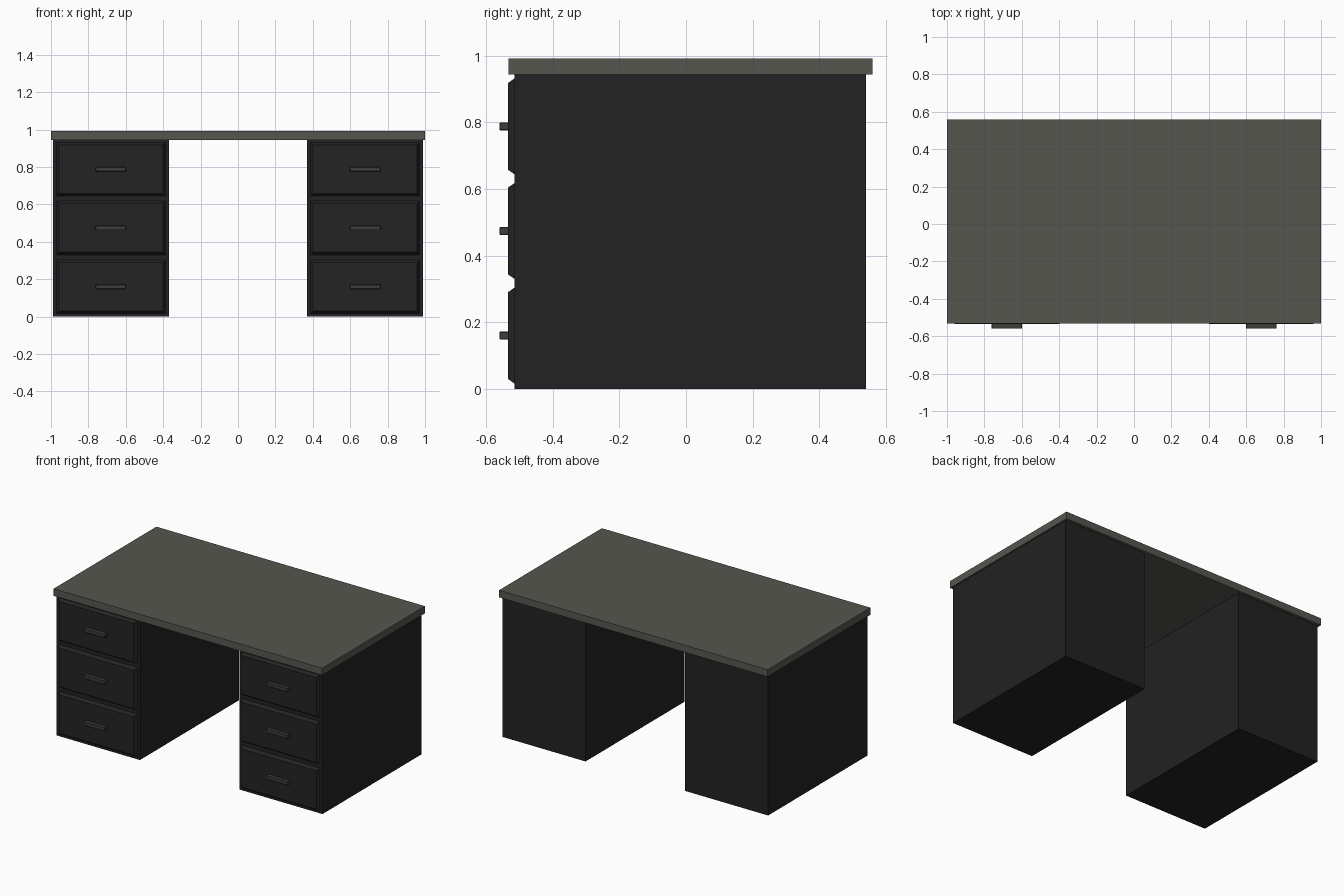
import bpy, bmesh

if "Cube" in bpy.data.objects:
    bpy.data.objects.remove(bpy.data.objects["Cube"])


def material(name, rgb):
    m = bpy.data.materials.new(name)
    m.diffuse_color = (*rgb, 1)
    m.use_nodes = True
    m.node_tree.nodes["Principled BSDF"].inputs["Base Color"].default_value = m.diffuse_color
    return m


TOP = material("grey green top", (0.093, 0.093, 0.080))
BODY = material("near black body", (0.016, 0.016, 0.016))
FRONT = material("black drawer", (0.017, 0.017, 0.018))
PULL = material("dark grey handle", (0.045, 0.045, 0.043))


def box(name, lo, hi, mat, taper=0.0, bevel=0.0):
    """Box between two corners; taper insets the front (-y) face."""
    bm = bmesh.new()
    bmesh.ops.create_cube(bm, size=1)
    mid = [(a + b) / 2 for a, b in zip(lo, hi)]
    size = [b - a for a, b in zip(lo, hi)]
    for v in bm.verts:
        front = v.co.y < 0
        for i in range(3):
            s = size[i] - (2 * taper if front and i != 1 else 0)
            v.co[i] = mid[i] + v.co[i] * s
    me = bpy.data.meshes.new(name)
    bm.to_mesh(me)
    bm.free()
    me.materials.append(mat)
    ob = bpy.data.objects.new(name, me)
    bpy.context.collection.objects.link(ob)
    if bevel:
        mod = ob.modifiers.new("soft edges", 'BEVEL')
        mod.width = bevel
        mod.segments = 1
    return ob


# Desk top slab
box("desk_top", (-1, -0.533, 0.944), (1, 0.56, 0.992), TOP)

for side, cx in (("left", -0.68), ("right", 0.68)):
    # Pedestal cabinet
    box(f"{side}_pedestal", (cx - 0.31, -0.515, 0), (cx + 0.31, 0.54, 0.944), BODY)
    for i in range(3):
        z = 0.160 + 0.314 * i
        # Drawer front with chamfered rim
        box(f"{side}_drawer_{i + 1}", (cx - 0.293, -0.535, z - 0.145),
            (cx + 0.293, -0.513, z + 0.145), FRONT, taper=0.015)
        # Bar handle
        box(f"{side}_handle_{i + 1}", (cx - 0.081, -0.56, z - 0.012),
            (cx + 0.081, -0.533, z + 0.012), PULL, bevel=0.002)
